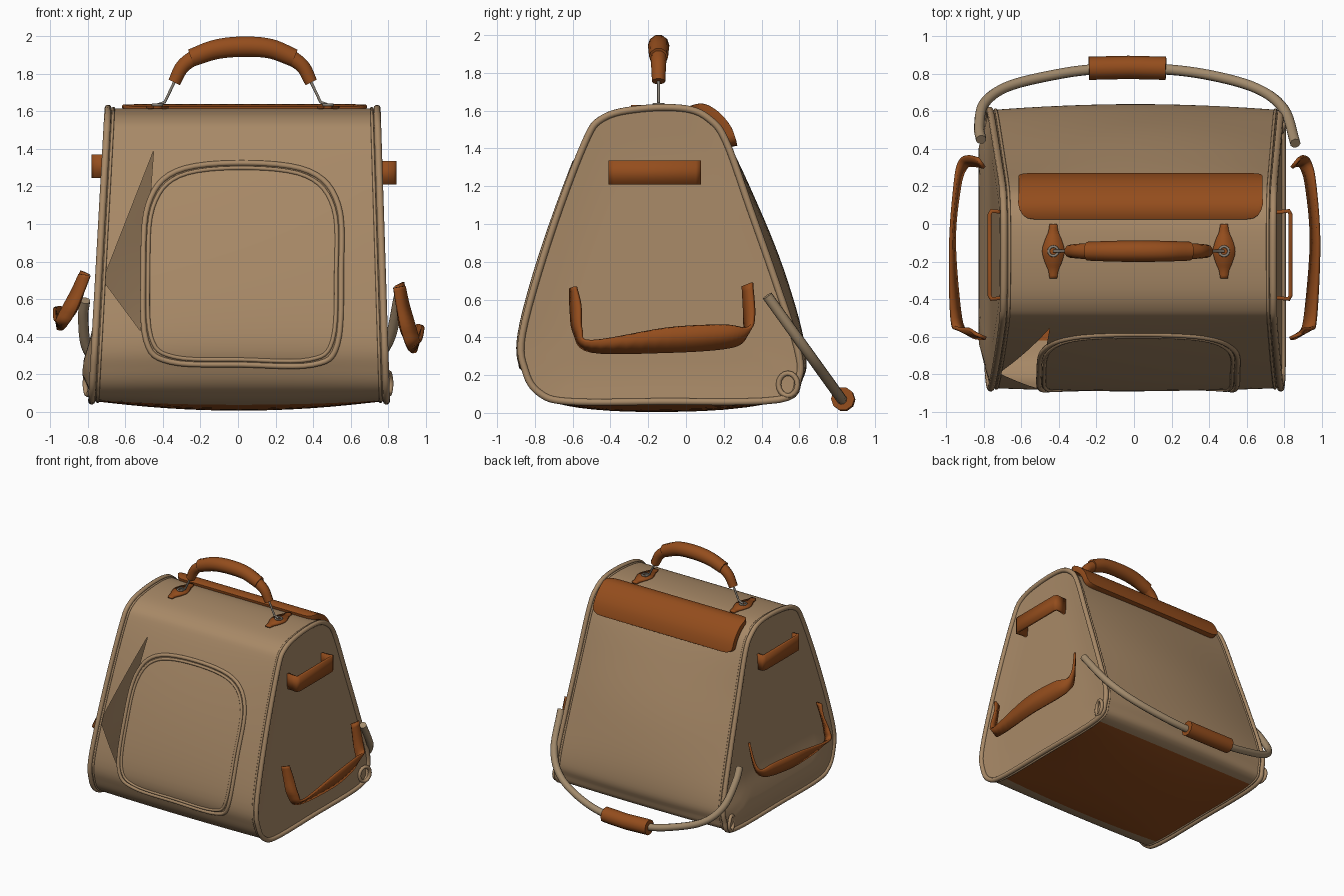
import bpy, bmesh, math
from mathutils import Vector
from mathutils.bvhtree import BVHTree

if "Cube" in bpy.data.objects:
    bpy.data.objects.remove(bpy.data.objects["Cube"])


def material(name, rgb):
    m = bpy.data.materials.new(name)
    m.use_nodes = True
    m.diffuse_color = (*rgb, 1)
    m.node_tree.nodes["Principled BSDF"].inputs["Base Color"].default_value = (*rgb, 1)
    return m


CANVAS = material("tan canvas", (0.39, 0.25, 0.135))
LEATHER = material("brown leather", (0.295, 0.074, 0.012))
PIPING = material("grey tan piping", (0.36, 0.255, 0.15))
METAL = material("dull metal", (0.25, 0.22, 0.18))


def smooth(pts, n=6, closed=False):
    """Catmull-Rom curve through the points."""
    p = [Vector(q) for q in pts]
    if not closed:
        p = [p[0] * 2 - p[1]] + p + [p[-1] * 2 - p[-2]]
    count = len(p) if closed else len(p) - 3
    out = []
    for i in range(count):
        k = i - 1 if closed else i
        a, b, c, d = (p[(k + j) % len(p)] for j in range(4))
        for s in range(n):
            t = s / n
            out.append(0.5 * (2 * b + (c - a) * t + (2 * a - 5 * b + 4 * c - d) * t * t
                              + (3 * b - a - 3 * c + d) * t ** 3))
    return out if closed else out + [p[-2]]


def finish(ob, angle=40):
    bpy.ops.object.select_all(action="DESELECT")
    ob.select_set(True)
    bpy.context.view_layer.objects.active = ob
    if ob.type == "CURVE":
        bpy.ops.object.convert(target="MESH")
        ob = bpy.context.object
    bpy.ops.object.shade_smooth_by_angle(angle=math.radians(angle))


def mesh_object(name, bm, *mats):
    bmesh.ops.recalc_face_normals(bm, faces=bm.faces)
    me = bpy.data.meshes.new(name)
    bm.to_mesh(me)
    bm.free()
    for m in mats:
        me.materials.append(m)
    ob = bpy.data.objects.new(name, me)
    bpy.context.collection.objects.link(ob)
    return ob


def tube(name, pts, r, mat, closed=False, radii=None):
    cu = bpy.data.curves.new(name, "CURVE")
    cu.dimensions = "3D"
    cu.bevel_depth = r
    cu.bevel_resolution = 3
    cu.use_fill_caps = True
    sp = cu.splines.new("POLY")
    sp.points.add(len(pts) - 1)
    for i, p in enumerate(pts):
        sp.points[i].co = (*p, 1)
        sp.points[i].radius = radii(i / (len(pts) - 1)) if radii else 1
    sp.use_cyclic_u = closed
    cu.materials.append(mat)
    ob = bpy.data.objects.new(name, cu)
    bpy.context.collection.objects.link(ob)
    finish(ob)


def sheet(name, rows, thick, mat, bevel=0):
    """Thickened strap or pad through rows of points."""
    bm = bmesh.new()
    grid = [[bm.verts.new(p) for p in row] for row in rows]
    for a, b in zip(grid, grid[1:]):
        for i in range(len(a) - 1):
            bm.faces.new((a[i], a[i + 1], b[i + 1], b[i]))
    ob = mesh_object(name, bm, mat)
    mod = ob.modifiers.new("thickness", "SOLIDIFY")
    mod.thickness, mod.offset = thick, 0
    if bevel:
        mod = ob.modifiers.new("soft edge", "BEVEL")
        mod.width, mod.segments, mod.limit_method = bevel, 3, "ANGLE"
        mod.angle_limit = math.radians(50)
    finish(ob)


def circle(n=16):
    return [(math.cos(i * math.tau / n), math.sin(i * math.tau / n)) for i in range(n)]


# bag body: side outline lofted across the width, with soft bulges
side = smooth([(-0.62, 0.06), (-0.775, 0.105), (-0.85, 0.22), (-0.866, 0.42), (-0.725, 0.92), (-0.54, 1.42),
               (-0.44, 1.56), (-0.24, 1.61), (0, 1.61), (0.13, 1.55), (0.215, 1.43), (0.34, 1.08),
               (0.47, 0.71), (0.59, 0.34), (0.595, 0.18), (0.49, 0.07), (-0.14, 0.06)], 6, True)


def body_point(p, t):
    y, z = p
    b = 1 - t * t
    wave = max(0, math.sin(math.pi * z / 1.5))
    if z < 0.1:
        z -= 0.055 * b * max(0, 1 - ((y + 0.13) / 0.65) ** 2)
    y += b * wave * (0.065 if y > 0 else -0.025)
    return Vector((0.005 + 0.012 * z + t * (0.788 - 0.044 * z), y, z))


bm = bmesh.new()
COLS = 16
rings = [[bm.verts.new(body_point(p, -1 + 2 * c / COLS)) for p in side] for c in range(COLS + 1)]


def bridge(a, b):
    for i in range(len(a)):
        j = (i + 1) % len(a)
        bm.faces.new((a[i], a[j], b[j], b[i]))


for a, b in zip(rings, rings[1:]):
    bridge(a, b)
# end panels: the left one slightly hollow, the right one puffed near the bottom
hollow = lambda z: -0.015
puffed = lambda z: 0.01 + 0.05 * math.exp(-((z - 0.22) / 0.16) ** 2)
for s, ring, swell in ((-1, rings[0], puffed), (1, rings[-1], hollow)):
    mid = Vector((-0.13, 0.62))
    for k in (0.96, 0.88, 0.76, 0.62, 0.46, 0.3, 0.15):
        nxt = []
        for p in side:
            q = mid + (p - mid) * k
            out = swell(q.y) * min(1, 4 * (1 - k))
            nxt.append(bm.verts.new(body_point((0, q.y), s) + Vector((s * out, q.x, 0))))
            nxt[-1].co.y, nxt[-1].co.z = q
        bridge(ring, nxt)
        ring = nxt
    bm.faces.new(ring)
bmesh.ops.recalc_face_normals(bm, faces=bm.faces)
for f in bm.faces:
    c = f.calc_center_median()
    f.material_index = int(-0.64 < c.y < 0.5 and c.z < 0.09 and f.normal.z < -0.6)
tree = BVHTree.FromBMesh(bm)

# triangular opening beside the front panel
tri = [Vector((-0.45, 0, 1.39)), Vector((-0.72, 0, 0.7)), Vector((-0.52, 0, 0.43))]
edges = [(a, (b - a).cross(Vector((0, 1, 0))).normalized()) for a, b in zip(tri, tri[1:] + tri[:1])]
centre = sum(tri, Vector()) / 3


def near(f):
    c = f.calc_center_median()
    return f.normal.y < -0.5 and -0.8 < c.x < -0.35 and 0.3 < c.z < 1.5


for co, no in edges:
    faces = [f for f in bm.faces if near(f)]
    geom = faces + list({e for f in faces for e in f.edges}) + list({v for f in faces for v in f.verts})
    bmesh.ops.bisect_plane(bm, geom=geom, plane_co=co, plane_no=no, dist=1e-5)
hole = [f for f in bm.faces if near(f) and all(
    (f.calc_center_median() - co).dot(no) * (centre - co).dot(no) > 0 for co, no in edges)]
bmesh.ops.delete(bm, geom=hole, context="FACES")
finish(mesh_object("bag_body", bm, CANVAS, LEATHER), 50)

# piping round both sides
for word, s in (("left", 1), ("right", -1)):
    tube(word + "_side_piping", [body_point(p, s) for p in side], 0.019, CANVAS, True)
    tube(word + "_inner_piping", [body_point(p, s * 0.96) for p in side], 0.008, CANVAS, True)

# front panel piping, laid on the front surface
panel = smooth([(-0.36, 0.265), (0.02, 0.25), (0.4, 0.25), (0.53, 0.36), (0.55, 0.75), (0.535, 1.1),
                (0.38, 1.28), (0.02, 1.325), (-0.33, 1.28), (-0.48, 1.1), (-0.505, 0.75), (-0.49, 0.38)], 6, True)
for name, k, r in (("panel_outer_piping", 1, 0.015), ("panel_inner_piping", 0.95, 0.011)):
    loop = []
    for p in panel:
        x, z = 0.02 + (p.x - 0.02) * k, 0.79 + (p.y - 0.79) * k
        loop.append(tree.ray_cast(Vector((x, -3, z)), Vector((0, 1, 0)))[0])
    tube(name, loop, r, CANVAS, True)

# padded leather cover over the top back edge, narrowing at its rounded ends
arc = [(0.03, 1.605), (0.09, 1.615), (0.16, 1.575), (0.215, 1.51), (0.24, 1.45), (0.25, 1.41)]
rows = []
for i in range(25):
    u = -math.cos(math.pi * i / 24)
    trim = 0.5 * (1 - math.sqrt(max(0, 1 - max(0, (abs(u) - 0.88) / 0.12) ** 2)))
    dense = smooth([(0.035 + 0.65 * u, y, z) for y, z in arc], 6)
    last = len(dense) - 1
    row = []
    for j in range(13):
        w = (trim * 0.5 + (1 - trim) * j / 12) * last
        k = min(int(w), last - 1)
        row.append(dense[k].lerp(dense[k + 1], w - k))
    rows.append(row)
sheet("top_cover", rows, 0.045, LEATHER, 0.018)

# carrying handle with wires and mounting plates
HY = -0.145
grip = smooth([(-0.25, HY, 1.885), (-0.12, HY, 1.93), (0.02, HY, 1.945), (0.17, HY, 1.935), (0.3, HY, 1.885)])
tube("handle_grip", grip, 0.057, LEATHER, radii=lambda t: 0.88 + 0.12 * math.sin(math.pi * t))
for word, s, px in (("left", 1, 0.48), ("right", -1, -0.43)):
    cx = 0.025
    end = smooth([(cx + s * 0.24, HY, 1.9), (cx + s * 0.32, HY, 1.84), (cx + s * 0.365, HY, 1.755)])
    tube(word + "_handle_end", end, 0.044, LEATHER, radii=lambda t: 1 - 0.2 * t)
    tube(word + "_handle_wire", [end[-1], (px - s * 0.04, HY, 1.65), (px, HY, 1.635)], 0.008, METAL)
    half = smooth([(0.02, -0.145), (0.028, -0.1), (0.045, -0.06), (0.06, 0), (0.045, 0.06),
                   (0.028, 0.1), (0.02, 0.145)], 3)
    sheet(word + "_handle_plate", [[(px + d * p.x, HY + p.y, 1.622) for p in half] for d in (-1, 1)],
          0.016, LEATHER)
    tube(word + "_handle_ring", [(px + 0.025 * a, HY + 0.025 * b, 1.635) for a, b in circle()],
         0.007, METAL, True)

# leather straps on both sides; the right lower one hangs higher and leans in
low = smooth([(0.83, -0.61, 0.66), (0.85, -0.61, 0.55), (0.875, -0.59, 0.42), (0.91, -0.5, 0.325),
              (0.945, -0.1, 0.32), (0.92, 0.2, 0.34), (0.89, 0.3, 0.38), (0.86, 0.31, 0.47), (0.84, 0.3, 0.67)])
high = smooth([(0.89, -0.585, 0.67), (0.91, -0.56, 0.57), (0.95, -0.555, 0.44), (0.97, -0.5, 0.38),
               (0.985, -0.1, 0.45), (0.965, 0.2, 0.465), (0.94, 0.33, 0.45), (0.91, 0.36, 0.52),
               (0.88, 0.35, 0.69)])
for word, s, xo, zo, lean, lift in (("left", 1, 0.835, 1.21, 0, 0), ("right", -1, 0.77, 1.245, 0.16, 0.12)):
    path = [(xo - 0.1, -0.39), (xo - 0.01, -0.4), (xo, -0.38), (xo, 0.05), (xo - 0.01, 0.07), (xo - 0.1, 0.06)]
    sheet(word + "_upper_strap", [[(s * x, y, z) for x, y in path] for z in (zo, zo + 0.125)], 0.022, LEATHER)
    sheet(word + "_lower_strap", [[(s * (p.x - lean * (p.z - 0.4)), p.y, p.z + lift - lean * (p.z - 0.32))
                                   for p in edge] for edge in (low, high)], 0.018, LEATHER)

# shoulder strap hanging behind the bag, with its pad
plan = smooth([(-0.815, 0.45), (-0.825, 0.52), (-0.8, 0.64), (-0.68, 0.73), (-0.45, 0.79), (-0.2, 0.825),
               (0.15, 0.825), (0.42, 0.79), (0.66, 0.72), (0.8, 0.61), (0.86, 0.43)])
tube("shoulder_strap", [(p.x, p.y, 0.62 - (p.y - 0.43) * 1.39) for p in plan], 0.028, PIPING)
tube("shoulder_pad", [(-0.24, 0.83, 0.075), (-0.03, 0.835, 0.07), (0.17, 0.83, 0.075)], 0.062, LEATHER)

# small loops at the lower back corners
for word, s in (("left", 1), ("right", -1)):
    tube(word + "_corner_loop", [(s * (0.8 + 0.015 * a), 0.54 + 0.05 * a, 0.15 + 0.06 * b)
                                 for a, b in circle()], 0.014, CANVAS, True)
